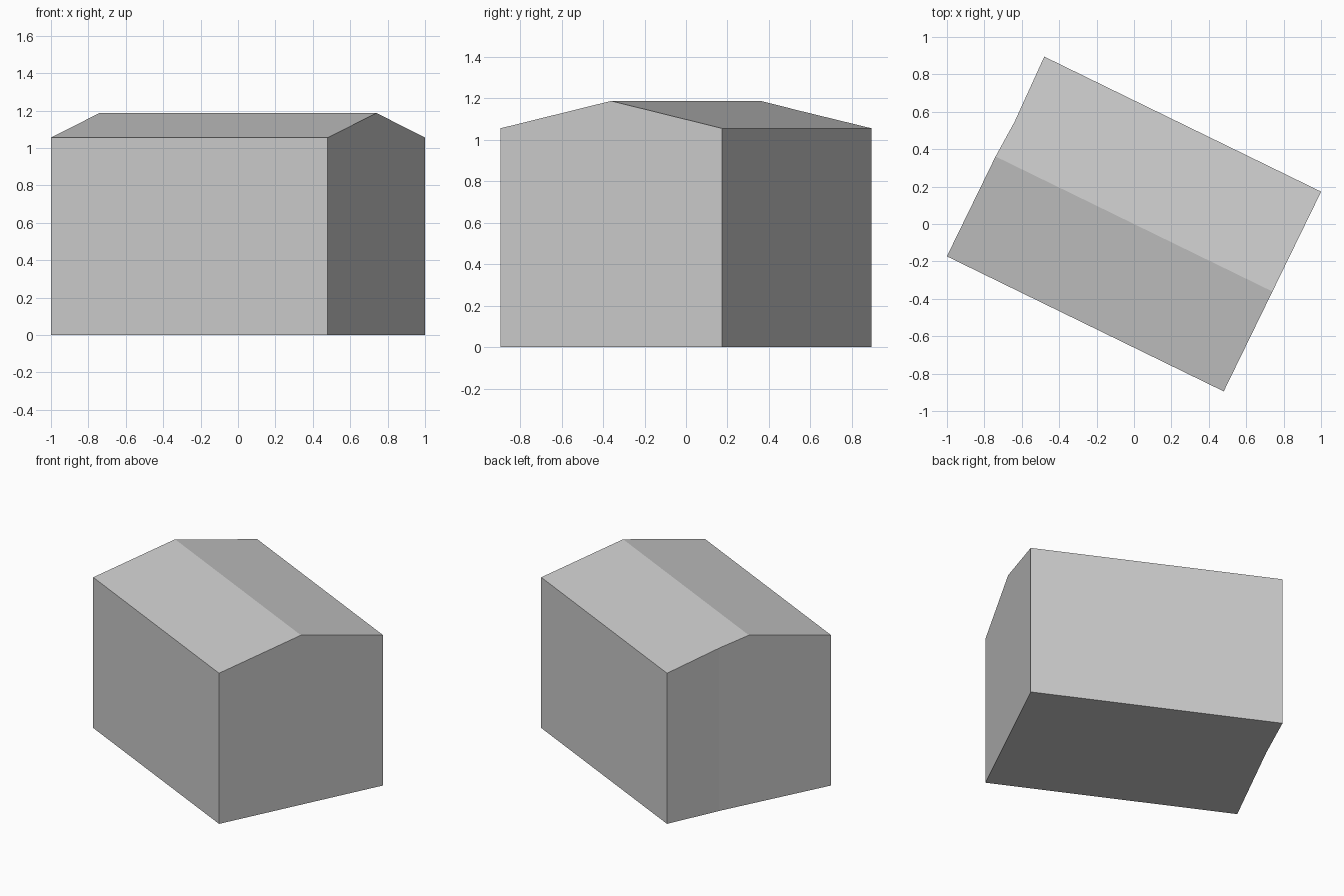
import bpy, bmesh
from math import radians

cube = bpy.data.objects.get("Cube")
if cube:
    bpy.data.objects.remove(cube)

HALF_LENGTH, HALF_WIDTH = 0.8235, 0.594
EAVE, RIDGE = 1.055, 1.187
BEND_Y, BEND_DEPTH = 0.21, 0.01   # slight inward bend in the left-hand gable wall
TURN = radians(-26)

# Plain grey for walls and roof
grey = bpy.data.materials.new("plain_grey")
grey.use_nodes = True
colour = (0.6, 0.6, 0.6, 1)
grey.diffuse_color = colour
grey.node_tree.nodes["Principled BSDF"].inputs["Base Color"].default_value = colour


def roof_height(y):
    return RIDGE - (RIDGE - EAVE) * abs(y) / HALF_WIDTH


# Gable cross-section, running around from the base to the ridge
base = [-HALF_WIDTH, BEND_Y, HALF_WIDTH]
top = [HALF_WIDTH, BEND_Y, 0, -HALF_WIDTH]
profile = [(y, 0) for y in base] + [(y, roof_height(y)) for y in top]

bm = bmesh.new()


def gable_end(side, bend):
    ring = [bm.verts.new((side * (HALF_LENGTH - (bend if y == BEND_Y else 0)), y, z))
            for y, z in profile]
    # Split at the bend so both wall panels stay flat
    bm.faces.new([ring[i] for i in (0, 1, 4, 5, 6)])
    bm.faces.new(ring[1:5])
    return ring


# Gable walls, then side walls, roof slopes and floor between them
left_ring = gable_end(-1, BEND_DEPTH)
right_ring = gable_end(1, 0)
count = len(profile)
for i in range(count):
    j = (i + 1) % count
    bm.faces.new((left_ring[i], left_ring[j], right_ring[j], right_ring[i]))
bmesh.ops.recalc_face_normals(bm, faces=bm.faces)

mesh = bpy.data.meshes.new("gabled_building")
bm.to_mesh(mesh)
bm.free()
mesh.materials.append(grey)
building = bpy.data.objects.new("gabled_building", mesh)
building.rotation_euler.z = TURN
bpy.context.collection.objects.link(building)
